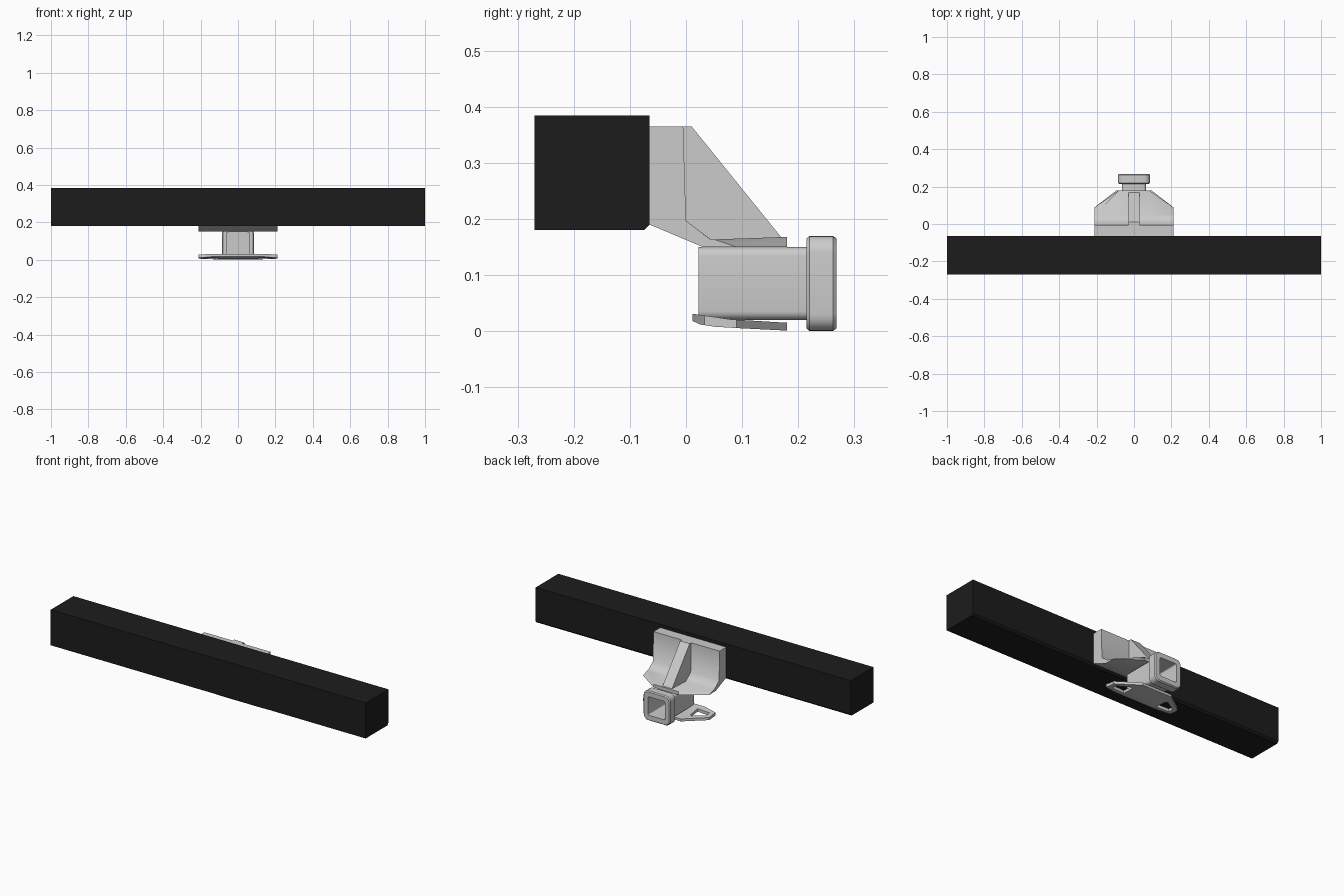
import bpy, bmesh, math
from mathutils import Vector

if "Cube" in bpy.data.objects:
    bpy.data.objects.remove(bpy.data.objects["Cube"])


def loft(name, rings, angle=None):
    """Skin a list of equal-length point rings and cap both ends."""
    bm = bmesh.new()
    vs = [[bm.verts.new(p) for p in ring] for ring in rings]
    n = len(vs[0])
    for a, b in zip(vs, vs[1:]):
        for i in range(n):
            j = (i + 1) % n
            bm.faces.new((a[i], a[j], b[j], b[i]))
    bm.faces.new(vs[0])
    bm.faces.new(vs[-1])
    bmesh.ops.recalc_face_normals(bm, faces=bm.faces)
    mesh = bpy.data.meshes.new(name)
    bm.to_mesh(mesh)
    bm.free()
    ob = bpy.data.objects.new(name, mesh)
    bpy.context.collection.objects.link(ob)
    if angle:
        smooth(ob, angle)
    return ob


def activate(ob):
    bpy.ops.object.select_all(action='DESELECT')
    ob.select_set(True)
    bpy.context.view_layer.objects.active = ob


def smooth(ob, angle):
    activate(ob)
    bpy.ops.object.shade_smooth_by_angle(angle=math.radians(angle))


def across(profile, x0, x1):
    """Rings that extrude a (y, z) profile along x."""
    return [[(x, y, z) for y, z in profile] for x in (x0, x1)]


def upright(plan, z0, z1):
    """Rings that extrude an (x, y) outline along z."""
    return [[(x, y, z) for x, y in plan] for z in (z0, z1)]


def boolean(ob, cutter, op):
    activate(ob)
    m = ob.modifiers.new(op, 'BOOLEAN')
    m.operation, m.object, m.solver = op, cutter, 'EXACT'
    bpy.ops.object.modifier_apply(modifier=m.name)
    bpy.data.objects.remove(cutter)


def rounded_square(y, h, r, zc=0.085, steps=5):
    pts = []
    for k, (sx, sz) in enumerate(((1, 1), (-1, 1), (-1, -1), (1, -1))):
        for s in range(steps + 1):
            a = math.pi / 2 * (k + s / steps)
            pts.append((sx * (h - r) + r * math.cos(a), y,
                        zc + sz * (h - r) + r * math.sin(a)))
    return pts


# black cross beam
beam = loft("cross_beam", across([(-0.27, 0.18), (-0.075, 0.18), (-0.065, 0.19),
                                  (-0.065, 0.384), (-0.27, 0.384)], -1, 1))
mat = bpy.data.materials.new("black_paint")
mat.diffuse_color = (0.012, 0.012, 0.012, 1)
mat.use_nodes = True
mat.node_tree.nodes["Principled BSDF"].inputs["Base Color"].default_value = mat.diffuse_color
beam.data.materials.append(mat)

# bent mounting bracket: shelf is shorter at the outer ends
back = [(-0.065, 0.19), (-0.065, 0.365), (-0.005, 0.365), (0.0, 0.197)]
end = back + [(0.045, 0.163), (0.09, 0.15), (0.03, 0.15)]
mid = back + [(0.045, 0.163), (0.18, 0.168), (0.18, 0.15), (0.03, 0.15)]
end = back + [(0.043, 0.164), (0.05, 0.1635), (0.09, 0.15), (0.03, 0.15)]
loft("mounting_bracket", [[(x, y, z) for y, z in p] for x, p in
                          ((-0.21, end), (-0.08, mid), (0.08, mid), (0.21, end))], 55)

# centre rib
loft("bracket_rib", across([(-0.006, 0.365), (0.01, 0.365), (0.17, 0.167),
                            (0.04, 0.16), (-0.006, 0.19)], -0.03, 0.03))

# square receiver tube with thick collar and deep socket
loft("receiver_tube", [rounded_square(*r) for r in (
    (0.022, 0.065, 0.016), (0.215, 0.065, 0.016), (0.215, 0.08, 0.027),
    (0.22, 0.085, 0.03), (0.262, 0.085, 0.03), (0.268, 0.08, 0.027),
    (0.268, 0.053, 0.006), (0.03, 0.053, 0.006))], 35)

# lower chain plate: curved strip trimmed to its outline, with two eyelets
plate = loft("chain_plate", across([(0.012, 0.018), (0.025, 0.012), (0.05, 0.008),
                                    (0.1, 0.005), (0.18, 0.001), (0.18, 0.015),
                                    (0.08, 0.021), (0.012, 0.031)], -0.25, 0.25))
half = [(0.1, 0.005), (0.21, 0.033), (0.21, 0.09), (0.08, 0.19)]
outline = half + [(-x, y) for x, y in reversed(half)]
boolean(plate, loft("outline_cutter", upright(outline, -0.1, 0.1)), 'INTERSECT')
for s in (1, -1):
    eye = [(0.185, 0.05), (0.185, 0.08), (0.12, 0.122), (0.108, 0.115), (0.105, 0.045)]
    boolean(plate, loft("eye_cutter", upright([(s * x, y) for x, y in eye], -0.1, 0.1)),
            'DIFFERENCE')
smooth(plate, 30)
